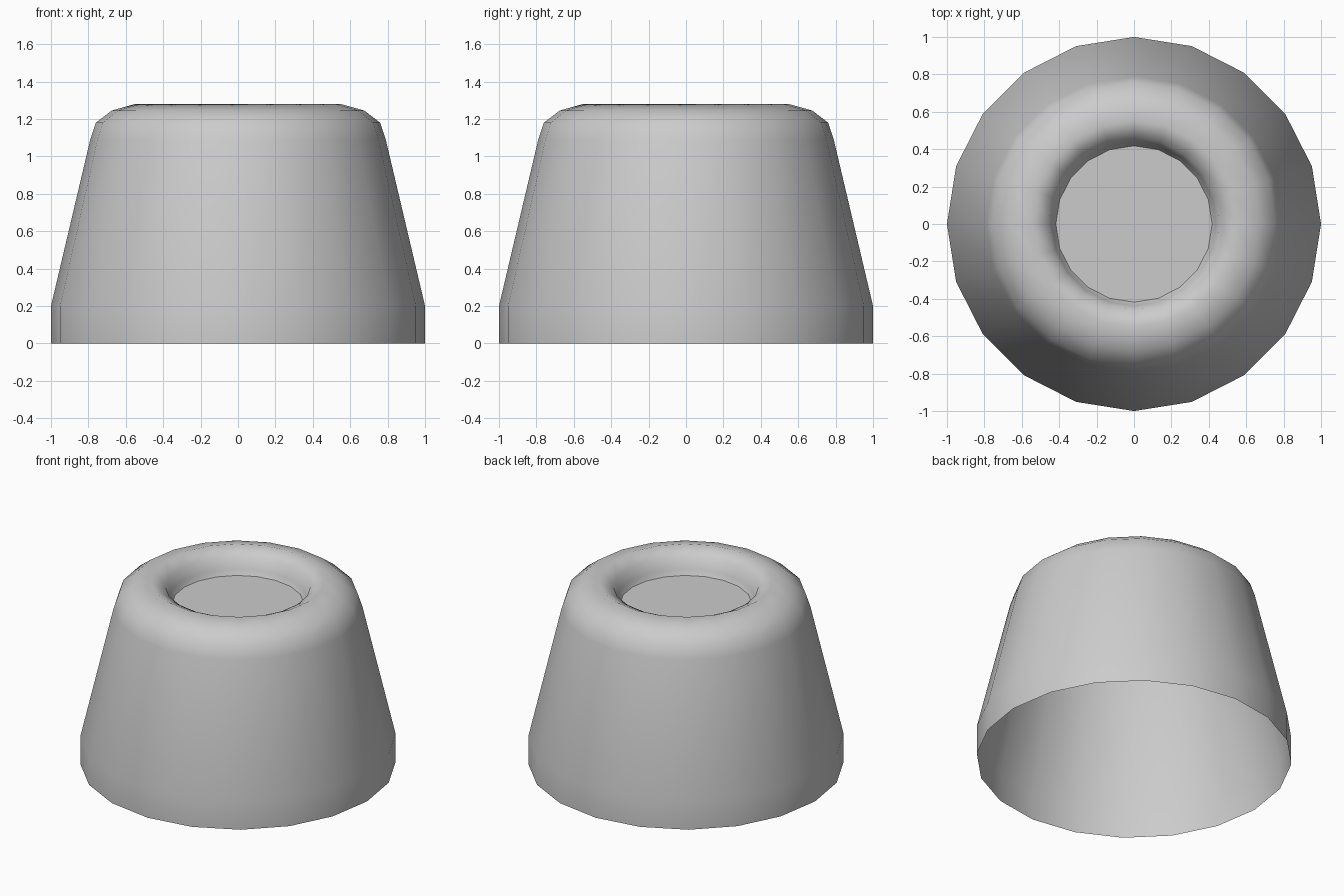
import bpy
import bmesh
from math import radians, tau
from mathutils import Matrix, Vector

cube = bpy.data.objects.get("Cube")
if cube:
    bpy.data.objects.remove(cube, do_unlink=True)

SIDES = 20

grey = bpy.data.materials.new("plain_grey")
grey.use_nodes = True
grey.diffuse_color = (0.6, 0.6, 0.6, 1)
grey.node_tree.nodes["Principled BSDF"].inputs["Base Color"].default_value = (0.6, 0.6, 0.6, 1)


def lathe(name, profile, material):
    """Revolve (radius, height) points around z; the last ring is capped."""
    bm = bmesh.new()
    rings = []
    for radius, height in profile:
        rings.append([bm.verts.new(Matrix.Rotation(tau * i / SIDES, 3, "Z") @ Vector((radius, 0, height)))
                      for i in range(SIDES)])
    for low, high in zip(rings, rings[1:]):
        for i in range(SIDES):
            j = (i + 1) % SIDES
            bm.faces.new((low[i], low[j], high[j], high[i]))
    bm.faces.new(rings[-1])
    mesh = bpy.data.meshes.new(name)
    bm.to_mesh(mesh)
    bm.free()
    mesh.materials.append(material)
    obj = bpy.data.objects.new(name, mesh)
    bpy.context.collection.objects.link(obj)
    bpy.ops.object.select_all(action="DESELECT")
    obj.select_set(True)
    bpy.context.view_layer.objects.active = obj
    bpy.ops.object.shade_smooth_by_angle(angle=radians(48))
    return obj


# Open-bottomed tapered shell: straight foot, sloped wall, rounded rim, sunken top
lathe("tapered_shell", [
    (1.0, 0.0), (1.0, 0.2),
    (0.79, 1.09), (0.76, 1.18), (0.675, 1.245), (0.55, 1.28),
    (0.46, 1.235), (0.438, 1.155), (0.418, 1.12),
], grey)
